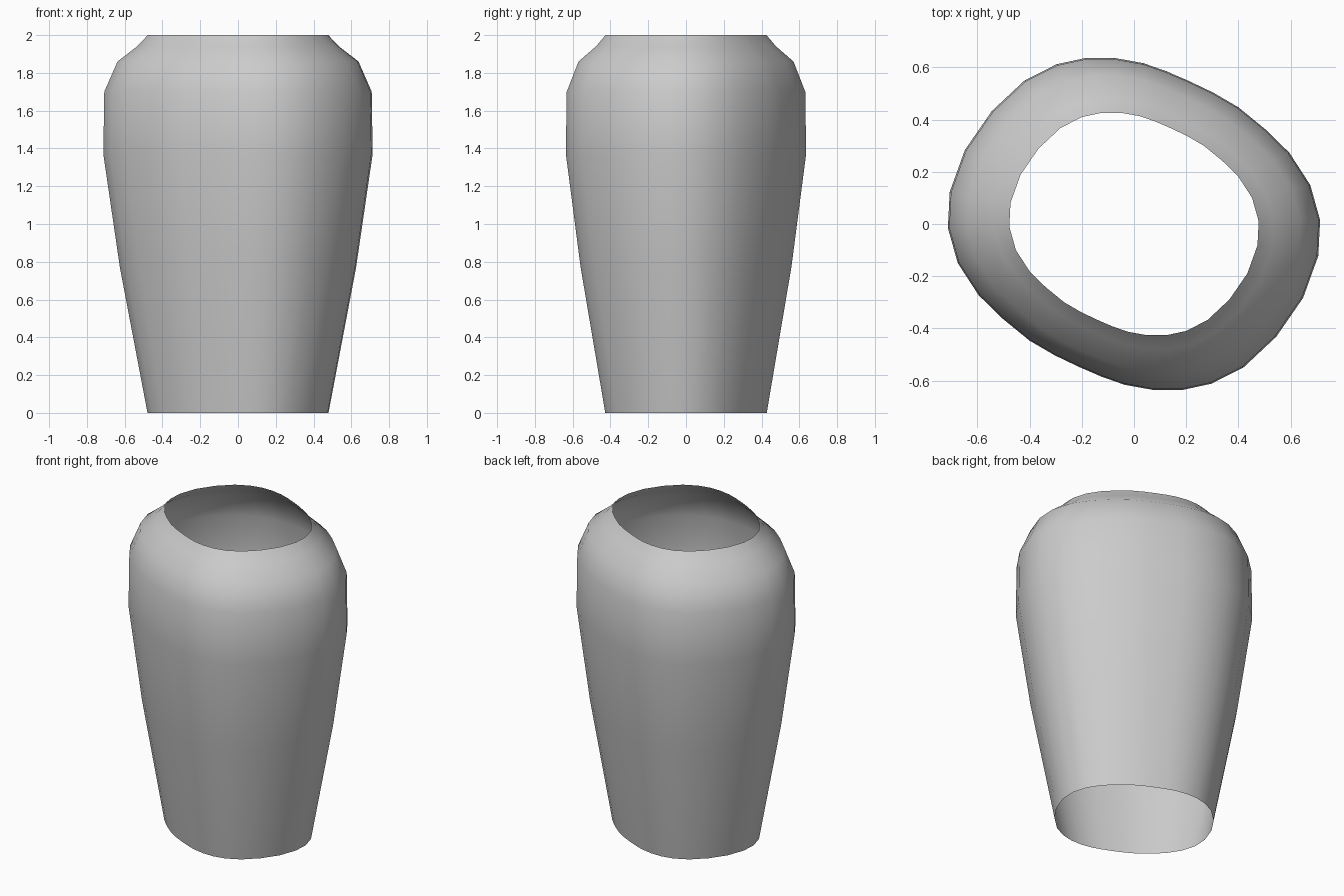
import bpy
import bmesh

cube = bpy.data.objects.get("Cube")
if cube:
    bpy.data.objects.remove(cube, do_unlink=True)

# Single plain grey
grey = bpy.data.materials.new("warmless grey")
grey.use_nodes = True
colour = (0.6, 0.6, 0.6, 1)
grey.diffuse_color = colour
grey.node_tree.nodes["Principled BSDF"].inputs["Base Color"].default_value = colour

# Half of the skewed oval outline; the other half is its point reflection
half = [(.713, .015), (.675, .15), (.595, .273), (.503, .363), (.40, .447),
        (.304, .503), (.212, .547), (.124, .585), (.036, .616), (-.075, .636),
        (-.185, .636), (-.296, .612), (-.419, .55), (-.545, .432),
        (-.648, .283), (-.706, .122)]
outline = half + [(-x, -y) for x, y in half]

# Height and outline scale, from the open foot to the open rim
levels = [(0, .672), (.77, .877), (1.37, 1), (1.7, .993),
          (1.86, .895), (1.94, .75), (2, .67)]

# Thin open wall bridged ring by ring
bm = bmesh.new()
rings = [[bm.verts.new((x * s, y * s, z)) for x, y in outline] for z, s in levels]
count = len(outline)
for low, high in zip(rings, rings[1:]):
    for i in range(count):
        j = (i + 1) % count
        face = bm.faces.new((low[i], low[j], high[j], high[i]))
        face.smooth = True

mesh = bpy.data.meshes.new("vase_wall")
bm.to_mesh(mesh)
bm.free()
mesh.materials.append(grey)
vase = bpy.data.objects.new("vase_wall", mesh)
bpy.context.collection.objects.link(vase)
